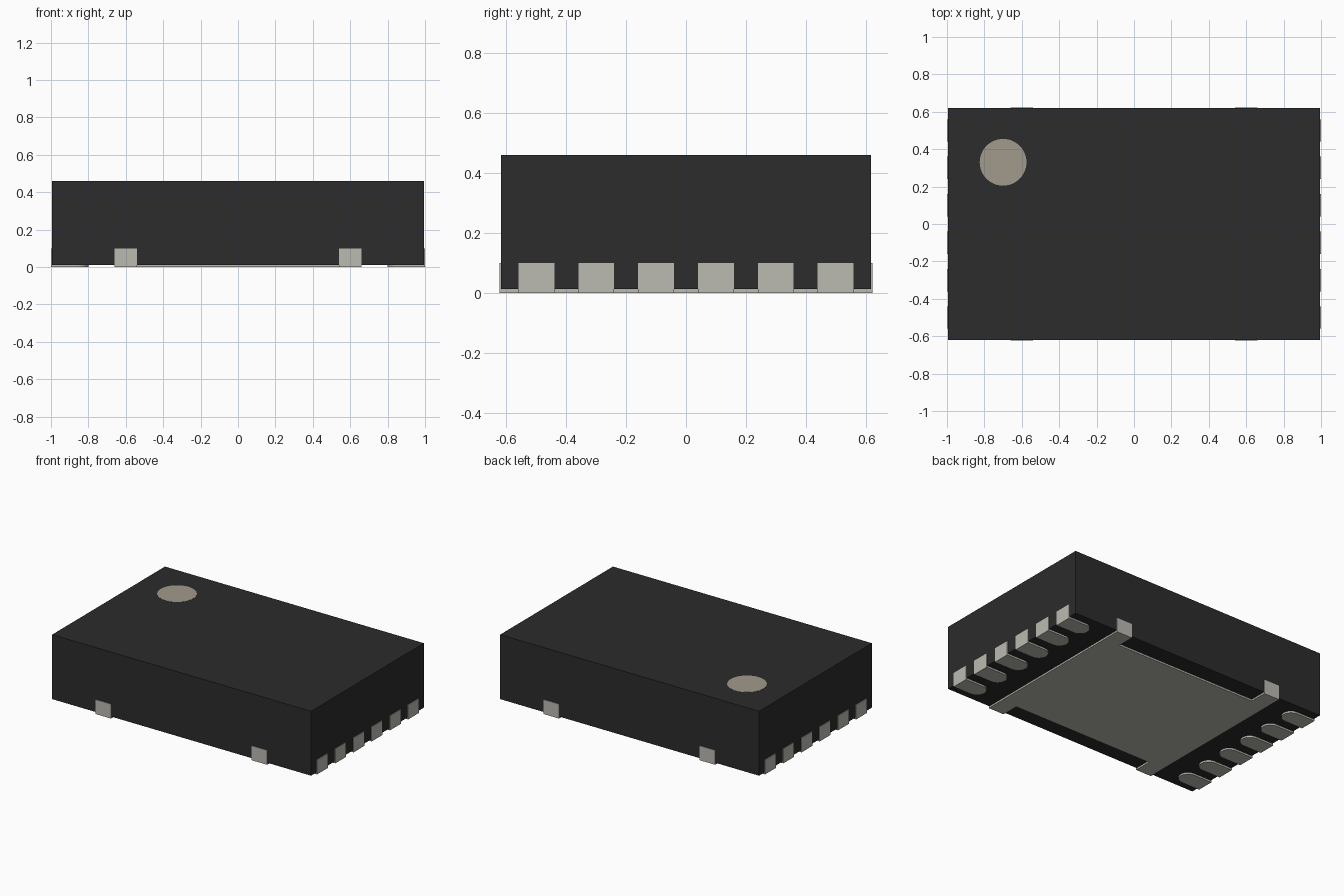
import bpy, bmesh
from math import pi, sin, cos

if "Cube" in bpy.data.objects:
    bpy.data.objects.remove(bpy.data.objects["Cube"])


def material(name, rgb):
    m = bpy.data.materials.new(name)
    m.diffuse_color = (*rgb, 1)
    m.use_nodes = True
    m.node_tree.nodes["Principled BSDF"].inputs["Base Color"].default_value = m.diffuse_color
    return m


BLACK = material("black_plastic", (0.025, 0.025, 0.025))
METAL = material("tin_metal", (0.50, 0.49, 0.44))
MARK = material("marker_tan", (0.36, 0.32, 0.26))


def prism(name, outline, z0, z1, mat):
    """Extrude a counter-clockwise xy outline from z0 to z1."""
    bm = bmesh.new()
    face = bm.faces.new([bm.verts.new((x, y, z0)) for x, y in outline])
    top = bmesh.ops.extrude_face_region(bm, geom=[face])["geom"]
    bmesh.ops.translate(bm, vec=(0, 0, z1 - z0),
                        verts=[v for v in top if isinstance(v, bmesh.types.BMVert)])
    bmesh.ops.recalc_face_normals(bm, faces=bm.faces)
    mesh = bpy.data.meshes.new(name)
    bm.to_mesh(mesh)
    bm.free()
    mesh.materials.append(mat)
    obj = bpy.data.objects.new(name, mesh)
    bpy.context.collection.objects.link(obj)
    return obj


def rect(x0, x1, y0, y1):
    return [(x0, y0), (x1, y0), (x1, y1), (x0, y1)]


def arc(cx, cy, r, a0, a1, n):
    return [(cx + r * cos(a0 + (a1 - a0) * i / n),
             cy + r * sin(a0 + (a1 - a0) * i / n)) for i in range(n + 1)]


# Moulded body, slightly raised off the contacts
prism("body", rect(-0.995, 0.995, -0.619, 0.619), 0.012, 0.46, BLACK)

# Pin-one marker disc
prism("pin_one_marker", arc(-0.7, 0.33, 0.125, 0, 2 * pi, 48)[:-1], 0.45, 0.461, MARK)

# Six contacts on each short side, rounded on the inner end
for label, s in (("right", 1), ("left", -1)):
    for i in range(6):
        y = -0.5 + 0.2 * i
        outline = [(s * 1.0, y - 0.06), (s * 1.0, y + 0.06)]
        outline += [(s * px, py) for px, py in arc(0.86, y, 0.06, pi / 2, 3 * pi / 2, 16)]
        prism(f"{label}_contact_{i + 1}", outline, 0, 0.1, METAL)

# Thermal pad underneath, with four tie bars reaching the long sides
quarter = [(0.66, 0.623), (0.54, 0.623), (0.54, 0.5)]
upper = quarter + [(-x, y) for x, y in reversed(quarter)]
prism("thermal_pad", upper + [(-x, -y) for x, y in upper], 0, 0.1, METAL)
